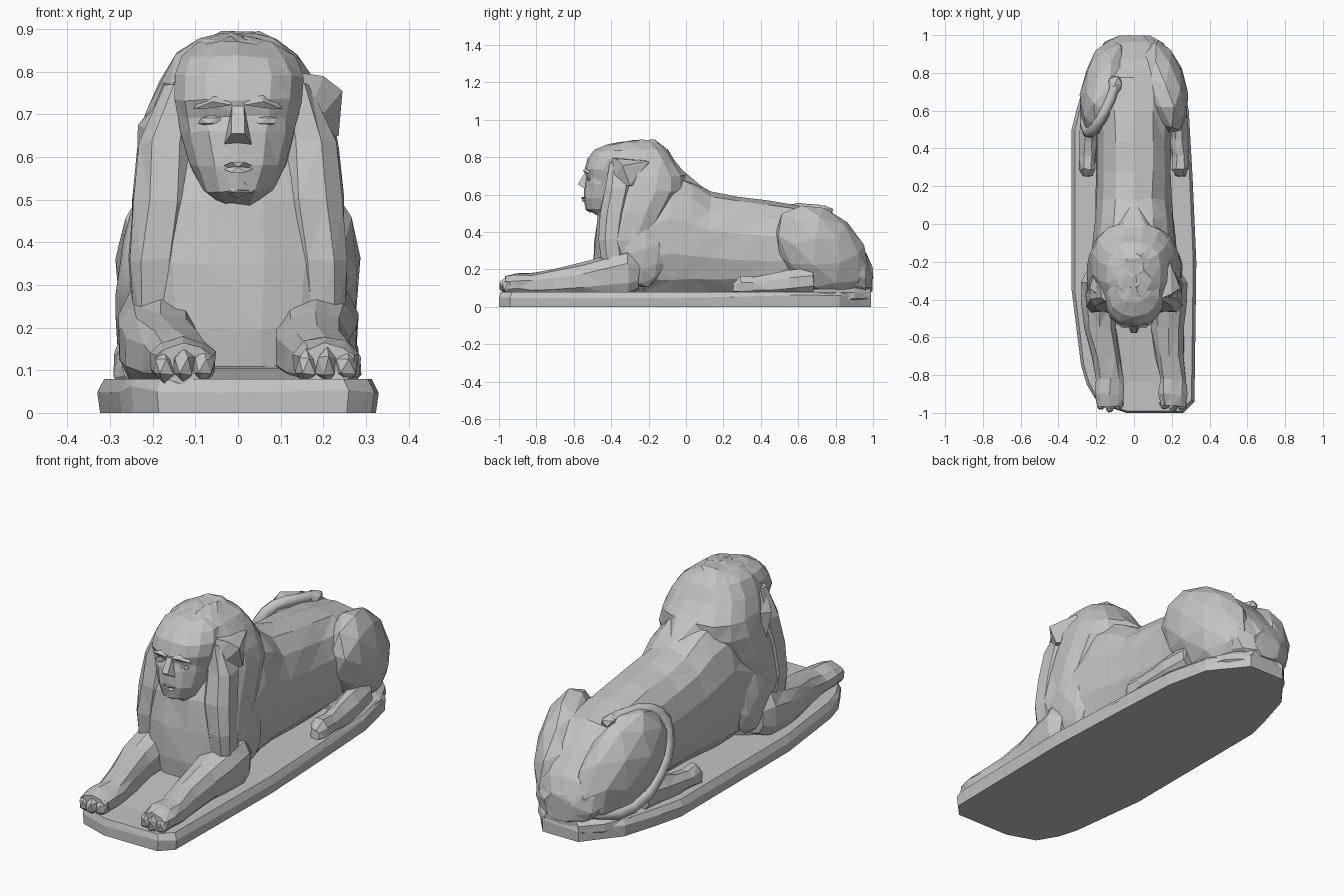
import bpy, bmesh, math, random
from mathutils import Vector, Matrix

old = bpy.data.objects.get("Cube")
if old:
    bpy.data.objects.remove(old, do_unlink=True)

random.seed(4)
stone = bpy.data.materials.new("grey_stone")
stone.use_nodes = True
GREY = (0.55, 0.55, 0.55, 1)
stone.diffuse_color = GREY
stone.node_tree.nodes["Principled BSDF"].inputs["Base Color"].default_value = GREY


def finish(name, bm, rough=0.0):
    """Turn a bmesh into a flat-shaded, roughly hewn stone object."""
    for v in bm.verts:
        v.co += Vector([random.uniform(-rough, rough) for _ in range(3)])
    bmesh.ops.triangulate(bm, faces=bm.faces[:])
    bmesh.ops.recalc_face_normals(bm, faces=bm.faces[:])
    mesh = bpy.data.meshes.new(name)
    bm.to_mesh(mesh)
    bm.free()
    mesh.materials.append(stone)
    obj = bpy.data.objects.new(name, mesh)
    bpy.context.collection.objects.link(obj)
    return obj


def loft(name, rings, axis="y", sides=12, square=2.0, rough=0.005):
    """Skin rings of (position, x centre, other centre, half width, half depth)."""
    bm = bmesh.new()
    loops = []
    for pos, x, other, wide, deep in rings:
        loop = []
        for i in range(sides):
            a = math.tau * (i + 0.5) / sides
            c, s = math.cos(a), math.sin(a)
            u = x + wide * math.copysign(abs(c) ** (2 / square), c)
            v = other + deep * math.copysign(abs(s) ** (2 / square), s)
            loop.append(bm.verts.new((u, pos, v) if axis == "y" else (u, v, pos)))
        loops.append(loop)
    for low, high in zip(loops, loops[1:]):
        for i in range(sides):
            j = (i + 1) % sides
            bm.faces.new((low[i], low[j], high[j], high[i]))
    bm.faces.new(loops[0])
    bm.faces.new(loops[-1])
    return finish(name, bm, rough)


def blob(name, centre, size, turn=(0, 0, 0), detail=2, rough=0.005):
    """Faceted ellipsoid."""
    bm = bmesh.new()
    bmesh.ops.create_icosphere(bm, subdivisions=detail, radius=1)
    rot = Matrix.Rotation(turn[2], 4, "Z") @ Matrix.Rotation(turn[1], 4, "Y") @ Matrix.Rotation(turn[0], 4, "X")
    bm.transform(Matrix.Translation(centre) @ rot @ Matrix.Diagonal((*size, 1)))
    return finish(name, bm, rough)


def hull(name, points):
    """Convex solid around a few points."""
    bm = bmesh.new()
    for p in points:
        bm.verts.new(p)
    result = bmesh.ops.convex_hull(bm, input=bm.verts[:])
    spare = [g for g in result["geom_interior"] if isinstance(g, bmesh.types.BMVert)]
    bmesh.ops.delete(bm, geom=spare, context="VERTS")
    return finish(name, bm)


# Base slab with a worn top edge, rounded at the back
outline = [(-.19, -.95), (-.04, -1), (.26, -1), (.32, -.94), (.33, -.2), (.31, .25), (.29, .6),
           (.24, .82), (.1, .99), (-.1, .99), (-.24, .82), (-.3, .62), (-.33, .5),
           (-.33, -.35), (-.28, -.75), (-.25, -.85)]
hull("base", [(x * .98, y, 0) for x, y in outline]
     + [(x, y, random.uniform(.045, .065)) for x, y in outline]
     + [(x * .95, y * .99, .08) for x, y in outline])
hull("ground_between_legs", [(s * .15, y, z) for s in (-1, 1)
                             for y, z in ((-.95, .07), (-.55, .105), (-.3, .12), (-.3, .05))])

# Long body, from chest to rump
loft("body", [
    (-.42, 0, .26, .2, .2), (-.25, 0, .33, .24, .28), (-.08, 0, .38, .225, .355),
    (.03, 0, .36, .212, .32), (.13, 0, .335, .205, .28), (.28, 0, .32, .2, .265),
    (.44, 0, .31, .2, .255), (.6, 0, .31, .21, .235), (.77, 0, .28, .22, .225),
    (.87, 0, .235, .21, .175), (.96, 0, .18, .16, .11), (.995, 0, .15, .08, .07)],
    square=2.3, sides=14)

# Chest and headdress in one upright mass, leaning back towards the crown
loft("chest_and_headdress", [
    (.06, 0, -.34, .2, .14), (.2, 0, -.34, .235, .155), (.35, 0, -.32, .255, .17),
    (.5, 0, -.27, .25, .205), (.62, 0, -.215, .236, .22), (.7, 0, -.21, .222, .215),
    (.78, 0, -.25, .185, .195), (.84, 0, -.265, .143, .17), (.875, 0, -.26, .09, .12),
    (.89, 0, -.22, .045, .06)],
    axis="z", sides=16, square=2.4, rough=0.006)

# Nape strip falling from the headdress to the back
hull("nape", [(0, .14, .597), (.1, -.1, .79), (-.1, -.1, .79), (.04, 0, .715), (-.04, 0, .715),
              (.19, -.08, .62), (-.19, -.08, .62), (0, -.15, .84)])

# Head with a flattened face
loft("head", [
    (.49, 0, -.41, .055, .07), (.52, 0, -.42, .085, .115), (.58, 0, -.41, .115, .137),
    (.66, 0, -.4, .135, .143), (.695, 0, -.4, .142, .13), (.735, 0, -.4, .15, .145),
    (.79, 0, -.37, .155, .16), (.835, 0, -.34, .135, .15), (.868, 0, -.3, .095, .12),
    (.88, 0, -.28, .04, .06)],
    axis="z", sides=14, square=2.4, rough=0.004)

# Nose, lips, chin
hull("nose", [(.014, -.54, .72), (-.014, -.54, .72), (.016, -.578, .655), (-.016, -.578, .655),
              (.032, -.54, .63), (-.032, -.54, .63), (0, -.5, .72)])
for label, z, bulge in (("upper_lip", .588, .56), ("lower_lip", .564, .556)):
    hull(label, [(-.045, -.53, .575), (.045, -.53, .575), (0, -bulge, .577),
                 (-.015, -bulge, z), (.015, -bulge, z), (0, -.52, z)])
blob("chin", (0, -.512, .53), (.05, .03, .026), detail=1, rough=0)

for side, s in (("left", 1), ("right", -1)):
    # Brow and eye
    hull(side + "_brow", [(s * .015, -.545, .722), (s * .06, -.55, .73), (s * .105, -.52, .712),
                          (s * .06, -.54, .715), (s * .06, -.49, .775), (s * .015, -.5, .77)])
    blob(side + "_eye", (s * .06, -.518, .685), (.038, .014, .014), detail=1, rough=0)

    # Headdress flap beside the face; the right one hangs lower
    drop = 0 if s > 0 else .08
    hull(side + "_flap", [(s * .13, -.4, .8), (s * .2, -.37, .79 - drop),
                          (s * (.245 - drop / 8), -.34, .755 - drop),
                          (s * .236, -.3, .65 - drop), (s * .14, -.43, .63),
                          (s * .19, -.2, .78 - drop), (s * .15, -.2, .64)])

    # Lappet running down the corner of the chest
    loft(side + "_lappet", [
        (.2, s * .2, -.38, .05, .07), (.36, s * .193, -.4, .064, .07),
        (.5, s * .175, -.39, .074, .075), (.64, s * .165, -.36, .07, .075),
        (.77, s * .135, -.36, .04, .055)], axis="z", sides=8, square=2.6)

    # Shoulder and foreleg; the right paw sits closer to the middle
    paw = .207 if s > 0 else -.128
    loft(side + "_foreleg", [
        (-.965, paw, .115, .066, .045), (-.9, paw, .118, .078, .058), (-.82, paw, .115, .072, .062),
        (-.7, paw * .5 + s * .085, .125, .075, .075), (-.55, s * .178, .145, .088, .09),
        (-.42, s * .185, .165, .095, .11), (-.31, s * .19, .18, .095, .125),
        (-.25, s * .19, .18, .06, .09)], sides=10, square=2.5)
    blob(side + "_shoulder", (s * .188, -.26, .3), (.068, .15, .2), (.3, 0, 0))

    # Toes
    for k in range(3):
        blob(f"{side}_toe_{k + 1}", (paw + (k - 1) * .046, -.963 + .012 * abs(k - 1), .11),
             (.029, .036, .042), detail=1, rough=0.004)

    # Haunch and hind foot
    blob(side + "_haunch", (s * .152, .725, .3), (.127, .295, .207), (-.74, 0, s * .24))
    loft(side + "_hind_foot", [
        (.255, s * .245, .1, .025, .03), (.29, s * .245, .11, .045, .058),
        (.36, s * .245, .11, .045, .05), (.44, s * .24, .115, .05, .06),
        (.55, s * .23, .13, .055, .075), (.68, s * .21, .14, .06, .08)], sides=8)

# Rocky swelling under the rump
loft("rump_footing", [(.55, 0, .055, .285, .045), (.78, 0, .06, .25, .05),
                      (.9, 0, .06, .19, .05), (.985, 0, .06, .1, .045)], square=3)

# Tail wrapped around the right haunch with its tuft on the back
curve = bpy.data.curves.new("tail_path", "CURVE")
curve.dimensions = "3D"
curve.bevel_depth = .03
curve.bevel_resolution = 1
curve.resolution_u = 2
curve.use_fill_caps = True
path = [(-.03, .95, .13), (-.15, .89, .115), (-.23, .75, .12), (-.255, .58, .22),
        (-.25, .5, .34), (-.225, .49, .45), (-.18, .55, .515), (-.125, .66, .522), (-.1, .74, .51)]
spline = curve.splines.new("BEZIER")
spline.bezier_points.add(len(path) - 1)
for point, co in zip(spline.bezier_points, path):
    point.co = co
    point.handle_left_type = point.handle_right_type = "AUTO"
holder = bpy.data.objects.new("tail_path", curve)
bpy.context.collection.objects.link(holder)
bpy.context.view_layer.update()
bm = bmesh.new()
bm.from_mesh(holder.to_mesh())
holder.to_mesh_clear()
bpy.data.objects.remove(holder)
finish("tail", bm, 0.003)
blob("tail_tuft", (-.1, .74, .512), (.04, .055, .03), detail=1)
